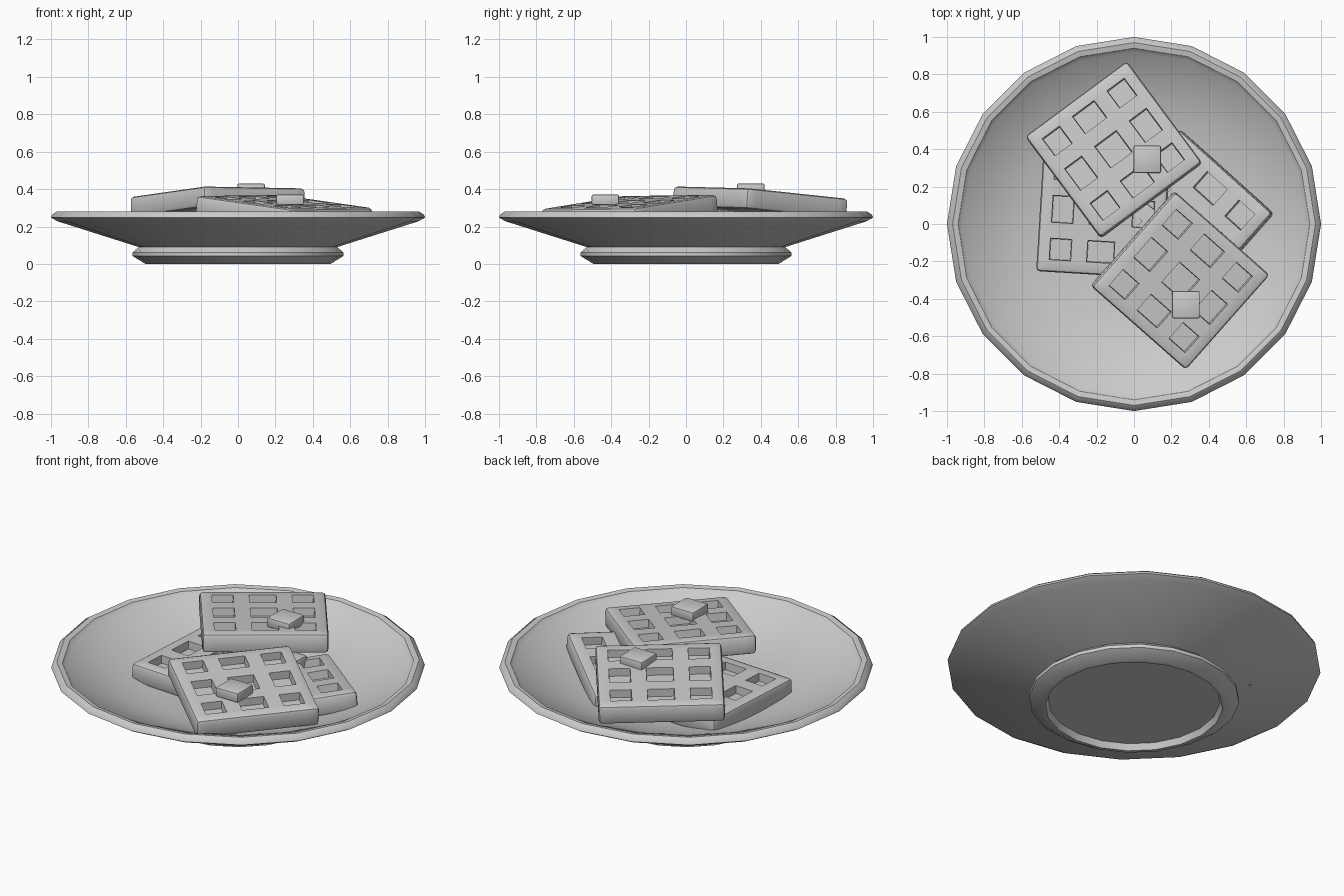
import bpy, bmesh, math
from mathutils import Vector, Matrix

if "Cube" in bpy.data.objects:
    bpy.data.objects.remove(bpy.data.objects["Cube"])


def finish(bm, name, angle=35):
    bmesh.ops.recalc_face_normals(bm, faces=bm.faces[:])
    me = bpy.data.meshes.new(name)
    bm.to_mesh(me)
    bm.free()
    ob = bpy.data.objects.new(name, me)
    bpy.context.collection.objects.link(ob)
    bpy.ops.object.select_all(action='DESELECT')
    bpy.context.view_layer.objects.active = ob
    ob.select_set(True)
    bpy.ops.object.shade_smooth_by_angle(angle=math.radians(angle))
    return ob


def lathe(name, profile, seg):
    bm = bmesh.new()
    rings = [[bm.verts.new((r * math.cos(2 * math.pi * i / seg),
                            r * math.sin(2 * math.pi * i / seg), z))
              for i in range(seg)] for r, z in profile]
    for a, b in zip(rings, rings[1:]):
        for i in range(seg):
            j = (i + 1) % seg
            bm.faces.new((a[i], a[j], b[j], b[i]))
    bm.faces.new(rings[0])
    bm.faces.new(rings[-1])
    return finish(bm, name)


# Waffle: square slab with nine sunken pockets, origin at the top centre
H, THICK, DEPTH = 0.338, 0.11, 0.045
CUTS = [-H, -0.2725, -0.1575, -0.0725, 0.0725, 0.1575, 0.2725, H]


def waffle(name, centre, angle, slope_u, slope_v):
    bm = bmesh.new()
    n = len(CUTS)
    g = [[bm.verts.new((x, y, 0)) for y in CUTS] for x in CUTS]
    pockets = []
    for i in range(n - 1):
        for j in range(n - 1):
            f = bm.faces.new((g[i][j], g[i + 1][j], g[i + 1][j + 1], g[i][j + 1]))
            if i % 2 and j % 2:
                pockets.append(f)
    # side walls and bottom
    rim = [e for e in bm.edges if e.is_boundary]
    ext = bmesh.ops.extrude_edge_only(bm, edges=rim)['geom']
    bmesh.ops.translate(bm, vec=(0, 0, -THICK),
                        verts=[v for v in ext if isinstance(v, bmesh.types.BMVert)])
    bmesh.ops.contextual_create(bm, geom=[e for e in bm.edges if e.is_boundary])
    bmesh.ops.recalc_face_normals(bm, faces=bm.faces[:])
    # pockets
    bmesh.ops.inset_individual(bm, faces=pockets, thickness=0.004, depth=-DEPTH)
    # rounded outer edges
    outer = [e for e in bm.edges
             if all(max(abs(v.co.x), abs(v.co.y)) > H - 1e-4 for v in e.verts)
             and len(e.link_faces) == 2 and e.calc_face_angle() > 0.5]
    bmesh.ops.bevel(bm, geom=outer, offset=0.02, segments=2, profile=0.5,
                    affect='EDGES')
    ob = finish(bm, name)
    # tilt given as a slope along each side
    c, s = math.cos(math.radians(angle)), math.sin(math.radians(angle))
    u = Vector((c, s, slope_u)).normalized()
    v = Vector((-s, c, slope_v))
    w = u.cross(v).normalized()
    v = w.cross(u)
    rot = Matrix((u, v, w)).transposed().to_4x4()
    ob.matrix_world = Matrix.Translation(centre) @ rot


def butter(name, centre, size):
    bm = bmesh.new()
    bmesh.ops.create_cube(bm, size=1)
    bmesh.ops.scale(bm, vec=size, verts=bm.verts[:])
    bmesh.ops.bevel(bm, geom=bm.edges[:], offset=0.009, segments=2, profile=0.5,
                    affect='EDGES')
    finish(bm, name).location = centre


# Plate with foot ring
lathe("plate", [(0.46, 0.035), (0.475, 0.0), (0.495, 0.0), (0.563, 0.042),
                (0.563, 0.062), (0.53, 0.09), (0.965, 0.228), (1.0, 0.248),
                (0.995, 0.262), (0.97, 0.28), (0.94, 0.274), (0.92, 0.252),
                (0.64, 0.157), (0.47, 0.115)], 20)

# Stack of waffles
waffle("waffle_bottom_left", (-0.165, 0.065, 0.222), -3.5, 0, 0)
waffle("waffle_bottom_right", (0.264, 0.03, 0.215), -42, 0.112, 0.067)
waffle("waffle_top_back", (-0.11, 0.40, 0.382), 36.5, -0.015, -0.085)
waffle("waffle_top_front", (0.25, -0.305, 0.332), -41.4, -0.107, 0.01)

# Butter pats
butter("butter_back", (0.07, 0.346, 0.402), (0.147, 0.147, 0.056))
butter("butter_front", (0.278, -0.431, 0.343), (0.147, 0.147, 0.056))
